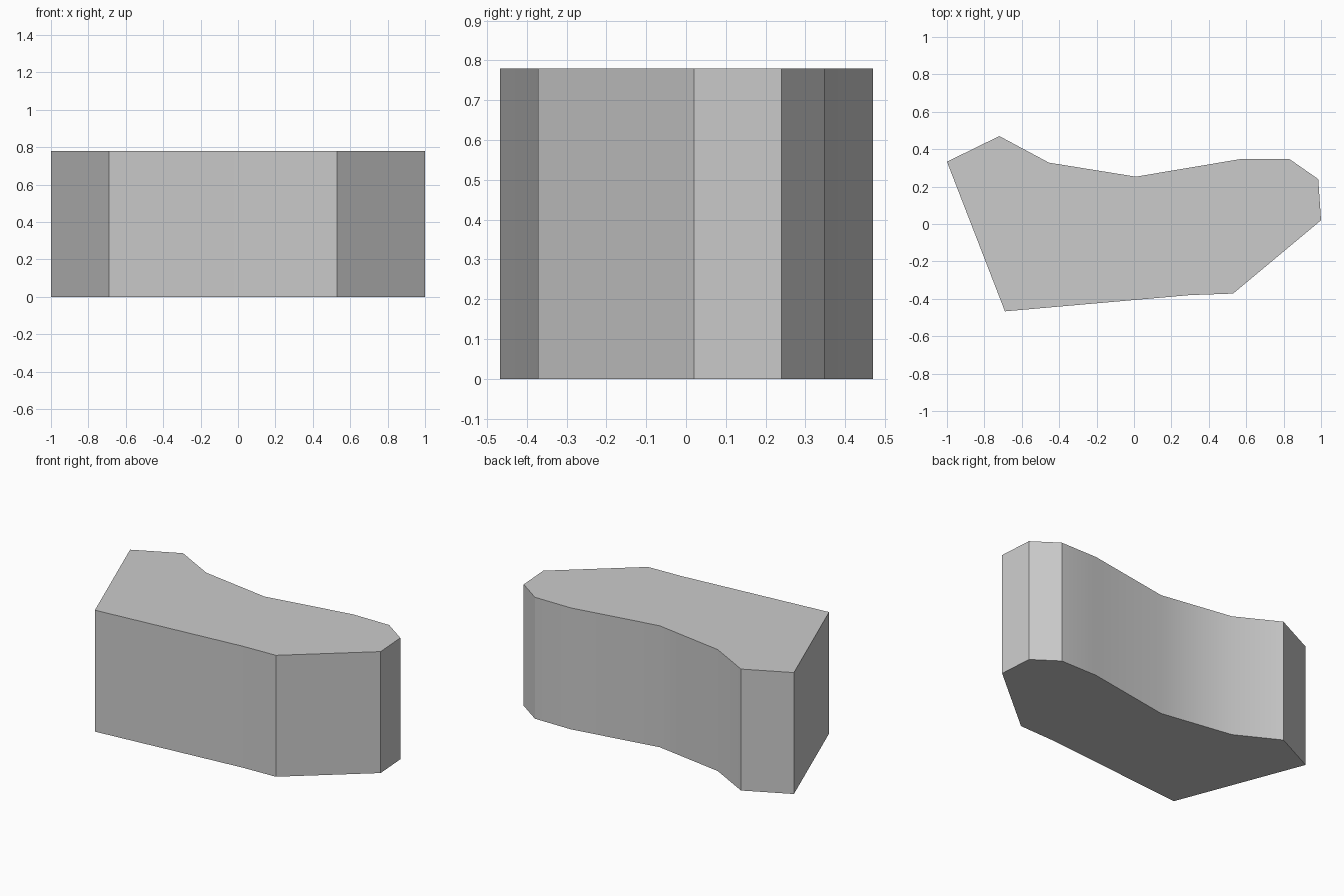
import bpy
import bmesh
import math

cube = bpy.data.objects.get("Cube")
if cube:
    bpy.data.objects.remove(cube, do_unlink=True)

HEIGHT = 0.78

# Outline of the block, counter-clockwise from the front corner
OUTLINE = [
    (-0.69, -0.467), (0.30, -0.38), (0.53, -0.372), (1.0, 0.02),
    (0.985, 0.24), (0.83, 0.348), (0.575, 0.348), (0.01, 0.253),
    (-0.455, 0.328), (-0.72, 0.47), (-1.0, 0.333),
]

# Plain grey material
grey = bpy.data.materials.new("light_grey")
grey.use_nodes = True
colour = (0.6, 0.6, 0.6, 1.0)
grey.diffuse_color = colour
grey.node_tree.nodes["Principled BSDF"].inputs["Base Color"].default_value = colour

# Extrude the outline straight up into a closed block
bm = bmesh.new()
base = bm.faces.new([bm.verts.new((x, y, 0)) for x, y in OUTLINE])
top = bmesh.ops.extrude_face_region(bm, geom=[base], use_keep_orig=True)["geom"]
bmesh.ops.translate(bm, vec=(0, 0, HEIGHT),
                    verts=[g for g in top if isinstance(g, bmesh.types.BMVert)])
bmesh.ops.recalc_face_normals(bm, faces=bm.faces)

mesh = bpy.data.meshes.new("curved_block")
bm.to_mesh(mesh)
bm.free()
mesh.materials.append(grey)
block = bpy.data.objects.new("curved_block", mesh)
bpy.context.collection.objects.link(block)

# Soften the gently curved back, keep the real corners sharp
bpy.ops.object.select_all(action='DESELECT')
block.select_set(True)
bpy.context.view_layer.objects.active = block
bpy.ops.object.shade_smooth_by_angle(angle=math.radians(30))
